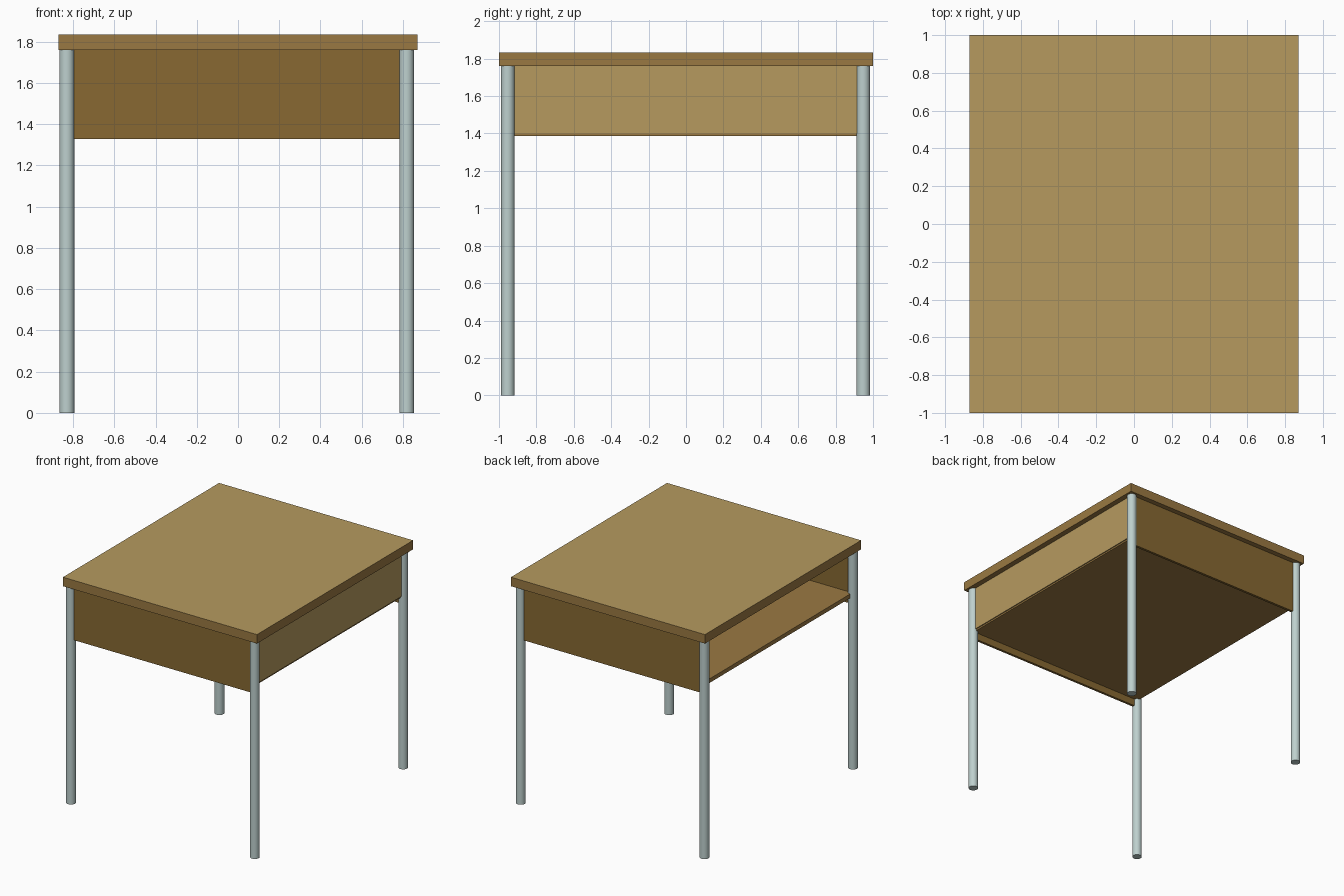
import bpy, math

if "Cube" in bpy.data.objects:
    bpy.data.objects.remove(bpy.data.objects["Cube"])


def material(name, rgb):
    m = bpy.data.materials.new(name)
    lin = [((c / 255 + 0.055) / 1.055) ** 2.4 for c in rgb]
    m.diffuse_color = (*lin, 1)
    m.use_nodes = True
    m.node_tree.nodes["Principled BSDF"].inputs["Base Color"].default_value = m.diffuse_color
    return m


LIGHT = material("light_wood", (182, 154, 95))
EDGE = material("edge_wood", (154, 121, 66))
DARK = material("dark_wood", (136, 105, 50))
METAL = material("leg_metal", (190, 208, 206))


def box(name, lo, hi, mat):
    centre = [(a + b) / 2 for a, b in zip(lo, hi)]
    bpy.ops.mesh.primitive_cube_add(size=1, location=centre)
    ob = bpy.context.object
    ob.name = name
    ob.scale = [b - a for a, b in zip(lo, hi)]
    bpy.ops.object.transform_apply(location=False, rotation=False, scale=True)
    ob.data.materials.append(mat)
    return ob


TOP_Z = 1.761                    # underside of the tabletop
LEFT, RIGHT = -0.83, 0.818       # leg centres
FRONT, BACK = -0.953, 0.948

# tabletop: light upper face, darker edge band
top = box("tabletop", (-0.87, -1, TOP_Z), (0.87, 1, 1.834), EDGE)
top.data.materials.append(LIGHT)
for face in top.data.polygons:
    if face.normal.z > 0.5:
        face.material_index = 1

# front and back aprons hang a little below the shelf
box("front_panel", (LEFT, FRONT - 0.01, 1.329), (RIGHT, FRONT + 0.01, TOP_Z), DARK)
box("back_panel", (LEFT, BACK - 0.01, 1.329), (RIGHT, BACK + 0.01, TOP_Z), DARK)

# closed right side; the left side stays open
box("side_panel", (RIGHT - 0.012, FRONT + 0.01, 1.40), (RIGHT + 0.008, BACK - 0.01, TOP_Z), LIGHT)

# book shelf
box("shelf", (LEFT, FRONT + 0.01, 1.387), (RIGHT, BACK - 0.01, 1.42), EDGE)

# four round legs
for y, row in ((FRONT, "front"), (BACK, "back")):
    for x, side in ((LEFT, "left"), (RIGHT, "right")):
        bpy.ops.mesh.primitive_cylinder_add(vertices=32, radius=0.036, depth=TOP_Z,
                                            location=(x, y, TOP_Z / 2))
        leg = bpy.context.object
        leg.name = f"{row}_{side}_leg"
        leg.data.materials.append(METAL)
        bpy.ops.object.shade_smooth_by_angle(angle=math.radians(40))
